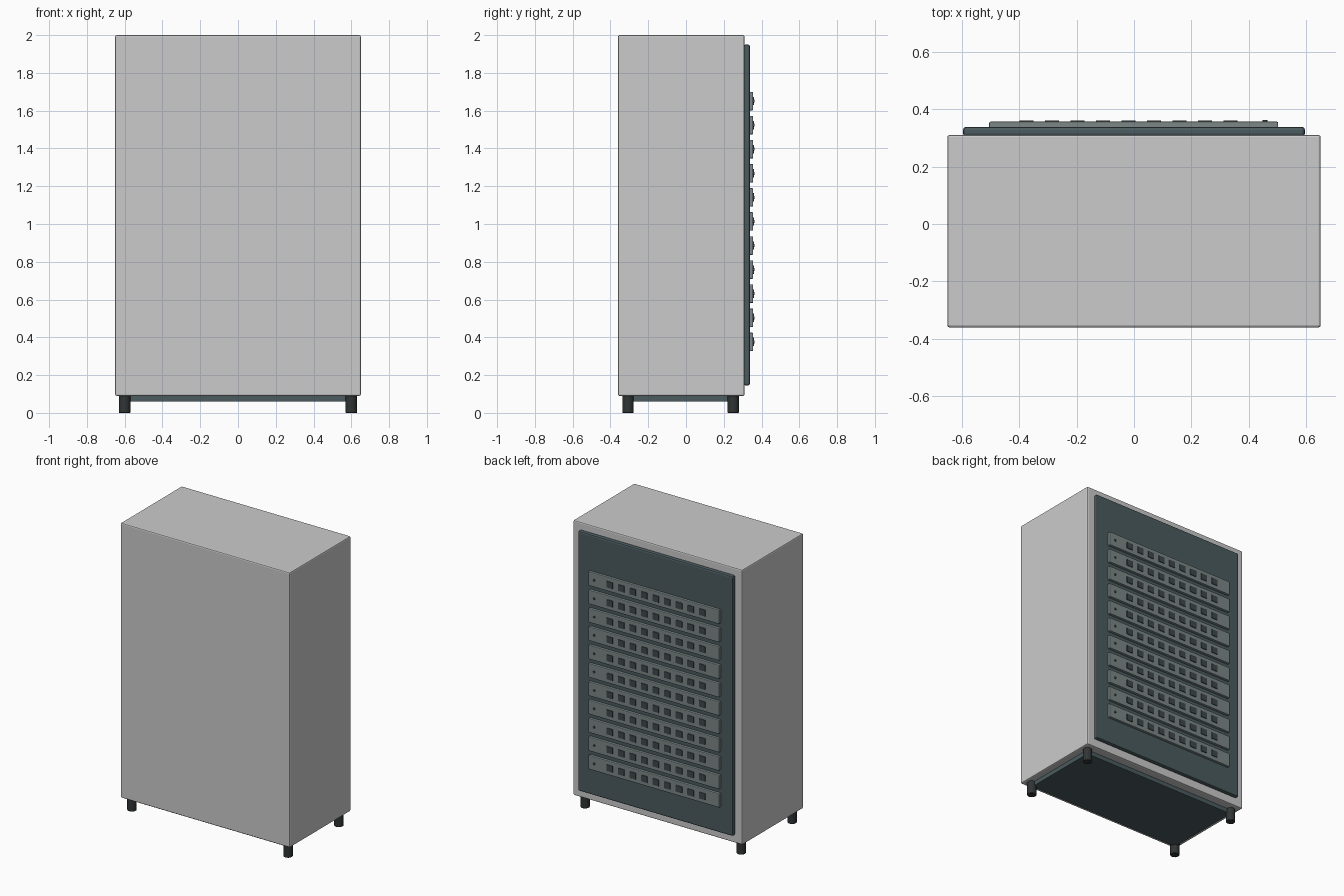
import bpy
import math

if "Cube" in bpy.data.objects:
    bpy.data.objects.remove(bpy.data.objects["Cube"])


def material(name, rgb):
    m = bpy.data.materials.new(name)
    m.diffuse_color = (*rgb, 1)
    m.use_nodes = True
    m.node_tree.nodes["Principled BSDF"].inputs["Base Color"].default_value = m.diffuse_color
    return m


SHELL = material("shell_grey", (0.55, 0.58, 0.55))
PANEL = material("dark_slate", (0.07, 0.105, 0.115))
STRIP = material("mid_grey", (0.20, 0.24, 0.24))
PORT = material("port_dark", (0.05, 0.065, 0.07))
FOOT = material("foot_black", (0.03, 0.035, 0.035))


def finish(ob, name, mat, bevel):
    ob.name = name
    ob.data.materials.append(mat)
    if bevel:
        b = ob.modifiers.new("bevel", 'BEVEL')
        b.width, b.segments, b.limit_method = bevel, 2, 'ANGLE'
    return ob


def box(name, lo, hi, mat, bevel=0.0):
    bpy.ops.mesh.primitive_cube_add(size=1, location=[(a + b) / 2 for a, b in zip(lo, hi)])
    ob = bpy.context.object
    ob.scale = [b - a for a, b in zip(lo, hi)]
    bpy.ops.object.transform_apply(location=False, rotation=False, scale=True)
    return finish(ob, name, mat, bevel)


def cylinder(name, loc, radius, depth, mat, sides, rot=(0, 0, 0), bevel=0.0):
    bpy.ops.mesh.primitive_cylinder_add(vertices=sides, radius=radius, depth=depth,
                                        location=loc, rotation=rot)
    bpy.ops.object.shade_smooth_by_angle(angle=math.radians(40))
    return finish(bpy.context.object, name, mat, bevel)


# Cabinet shell, rear panel and recessed plinth
box("cabinet_shell", (-0.65, -0.36, 0.09), (0.65, 0.31, 2.0), SHELL, 0.008)
box("rear_panel", (-0.595, 0.305, 0.145), (0.595, 0.338, 1.95), PANEL, 0.01)
box("plinth", (-0.6, -0.305, 0.06), (0.6, 0.25, 0.095), PANEL, 0.004)

# Four round feet
for x in (-0.6, 0.6):
    for y in (-0.307, 0.25):
        cylinder("foot", (x, y, 0.0475), 0.03, 0.095, FOOT, 24, bevel=0.003)

# Eleven connector strips, each with nine ports and an indicator stud
for row in range(11):
    z = 0.376 + row * 0.1275
    box("connector_strip", (-0.504, 0.333, z - 0.049), (0.502, 0.356, z + 0.049), STRIP, 0.005)
    for col in range(9):
        x = -0.374 + col * 0.0887
        box("port", (x - 0.024, 0.35, z - 0.022), (x + 0.024, 0.361, z + 0.022), PORT, 0.002)
    cylinder("indicator_stud", (0.456, 0.357, z), 0.008, 0.01, PORT, 12,
             rot=(math.pi / 2, 0, 0))
